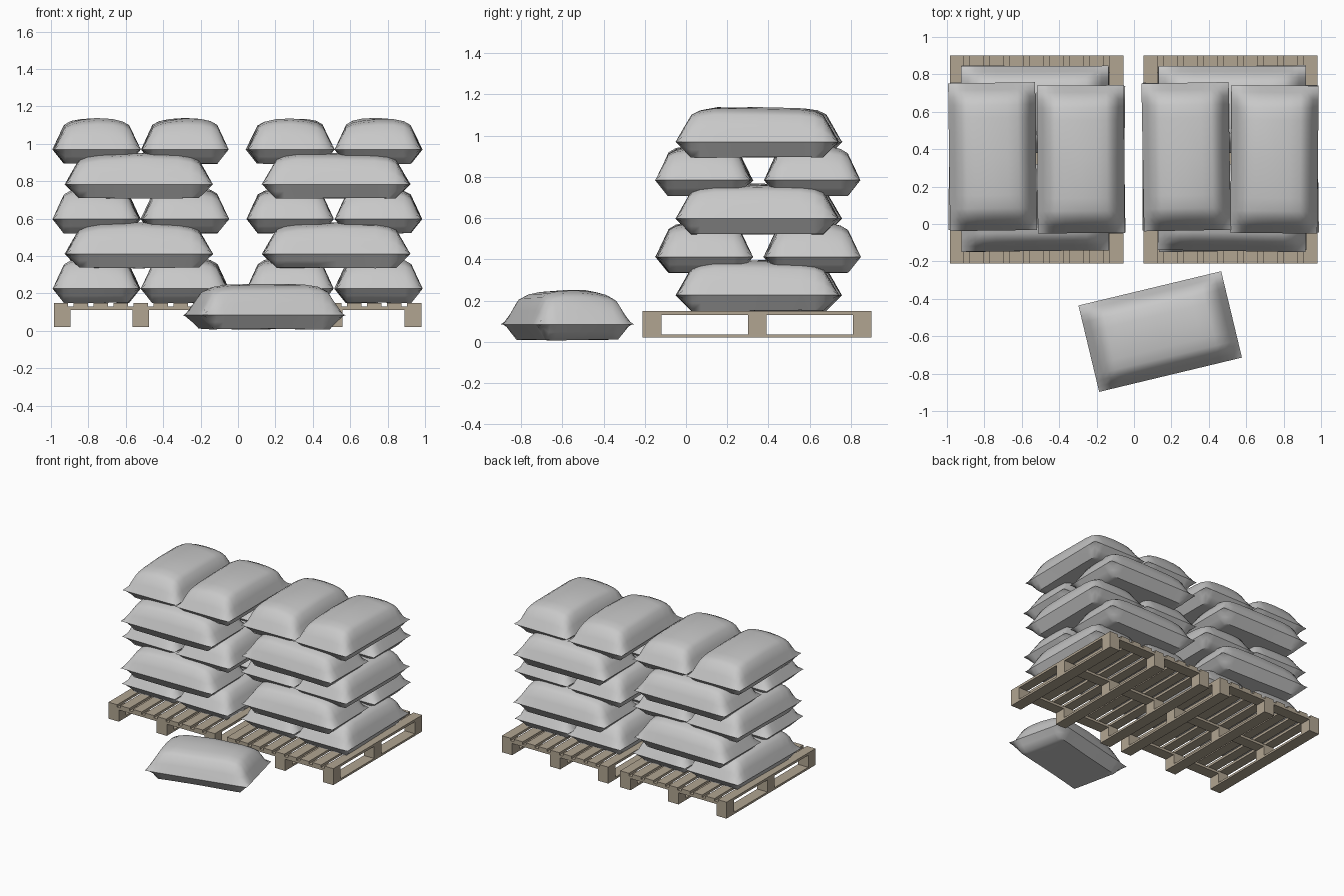
import bpy, bmesh, math, random
from mathutils import Matrix

if "Cube" in bpy.data.objects:
    bpy.data.objects.remove(bpy.data.objects["Cube"])

random.seed(4)


def material(name, rgb):
    m = bpy.data.materials.new(name)
    m.diffuse_color = (*rgb, 1)
    m.use_nodes = True
    m.node_tree.nodes["Principled BSDF"].inputs["Base Color"].default_value = m.diffuse_color
    return m


SACK = material("grey sack cloth", (0.58, 0.58, 0.58))
WOOD = material("pallet wood", (0.44, 0.375, 0.285))


def finish(name, bm, mat, smooth=False):
    bmesh.ops.recalc_face_normals(bm, faces=bm.faces)
    me = bpy.data.meshes.new(name)
    bm.to_mesh(me)
    bm.free()
    me.materials.append(mat)
    ob = bpy.data.objects.new(name, me)
    bpy.context.collection.objects.link(ob)
    if smooth:
        bpy.ops.object.select_all(action='DESELECT')
        ob.select_set(True)
        bpy.context.view_layer.objects.active = ob
        bpy.ops.object.shade_smooth_by_angle(angle=math.radians(50))
    return ob


def box(bm, x0, x1, y0, y1, z0, z1):
    mat = (Matrix.Translation(((x0 + x1) / 2, (y0 + y1) / 2, (z0 + z1) / 2))
           @ Matrix.Diagonal((x1 - x0, y1 - y0, z1 - z0, 1)))
    bmesh.ops.create_cube(bm, size=1, matrix=mat)


# Wooden pallet: blocks, bottom runners, cross boards and deck slats
def pallet(name, x0):
    w, y0, y1, b = 0.93, -0.21, 0.90, 0.09
    xs = [x0, x0 + (w - b) / 2, x0 + w - b]
    ys = [y0, (y0 + y1 - b) / 2, y1 - b]
    bm = bmesh.new()
    for x in xs:
        box(bm, x, x + b, y0, y1, 0.02, 0.036)
        for y in ys:
            box(bm, x, x + b, y, y + b, 0.036, 0.112)
    for y in ys:
        box(bm, x0, x0 + w, y, y + b, 0.112, 0.131)
    n, sw = 9, 0.076
    for i in range(n):
        x = x0 + i * (w - sw) / (n - 1)
        box(bm, x, x + sw, y0, y1, 0.131, 0.15)
    finish(name, bm, WOOD)


# Pillow profile: (distance from seam, top height share, bottom depth share)
PROFILE = [(0, 0, 0), (0.03, 0.40, 0.5), (0.06, 0.78, 1), (0.095, 0.90, 1),
           (0.15, 0.97, 1)]


def axis(half, stretch):
    left = [(-half + d * stretch, t, b) for d, t, b in PROFILE]
    return left + [(0, 1, 1)] + [(-c, t, b) for c, t, b in reversed(left)]


# Filled sack with a sharp seam all round, slightly lumpy
def sack(name, x, y, z, angle, length=0.79, width=0.465):
    us, vs = axis(length / 2, 1.25), axis(width / 2, 1.0)
    p, q = random.uniform(0, 6), random.uniform(0, 6)
    bm = bmesh.new()
    top, bot = {}, {}
    for i, (u, tu, bu) in enumerate(us):
        for j, (v, tv, bv) in enumerate(vs):
            lump = 1 + 0.035 * math.sin(9 * u + p) * math.cos(11 * v + q)
            edge = i in (0, len(us) - 1) or j in (0, len(vs) - 1)
            top[i, j] = bm.verts.new((u, v, 0.168 * tu * tv * lump))
            bot[i, j] = top[i, j] if edge else bm.verts.new(
                (u, v, -0.075 * bu * bv * lump))
    for i in range(len(us) - 1):
        for j in range(len(vs) - 1):
            ring = [(i, j), (i + 1, j), (i + 1, j + 1), (i, j + 1)]
            bm.faces.new([top[k] for k in ring])
            bm.faces.new([bot[k] for k in reversed(ring)])
    ob = finish(name, bm, SACK, True)
    ob.location = (x, y, z)
    ob.rotation_euler.z = math.radians(angle)


# Two pallets, each with five crossed layers of two sacks
for side, cx in (("left", -0.52), ("right", 0.515)):
    pallet(side + "_pallet", cx - 0.465)
    for layer in range(5):
        z = 0.226 + 0.186 * layer
        for k in (-1, 1):
            turn = random.uniform(-1, 1)
            name = f"{side}_sack_{layer + 1}_{'a' if k < 0 else 'b'}"
            if layer % 2 == 0:
                sack(name, cx + 0.236 * k, 0.353 - 0.007 * k, z, 90 + turn)
            else:
                sack(name, cx + (-0.01 if cx < 0 else 0.01), 0.35 + 0.262 * k, z, turn)

# Loose sack lying in front
sack("loose_sack", 0.14, -0.575, 0.085, 13.5, 0.785, 0.475)
